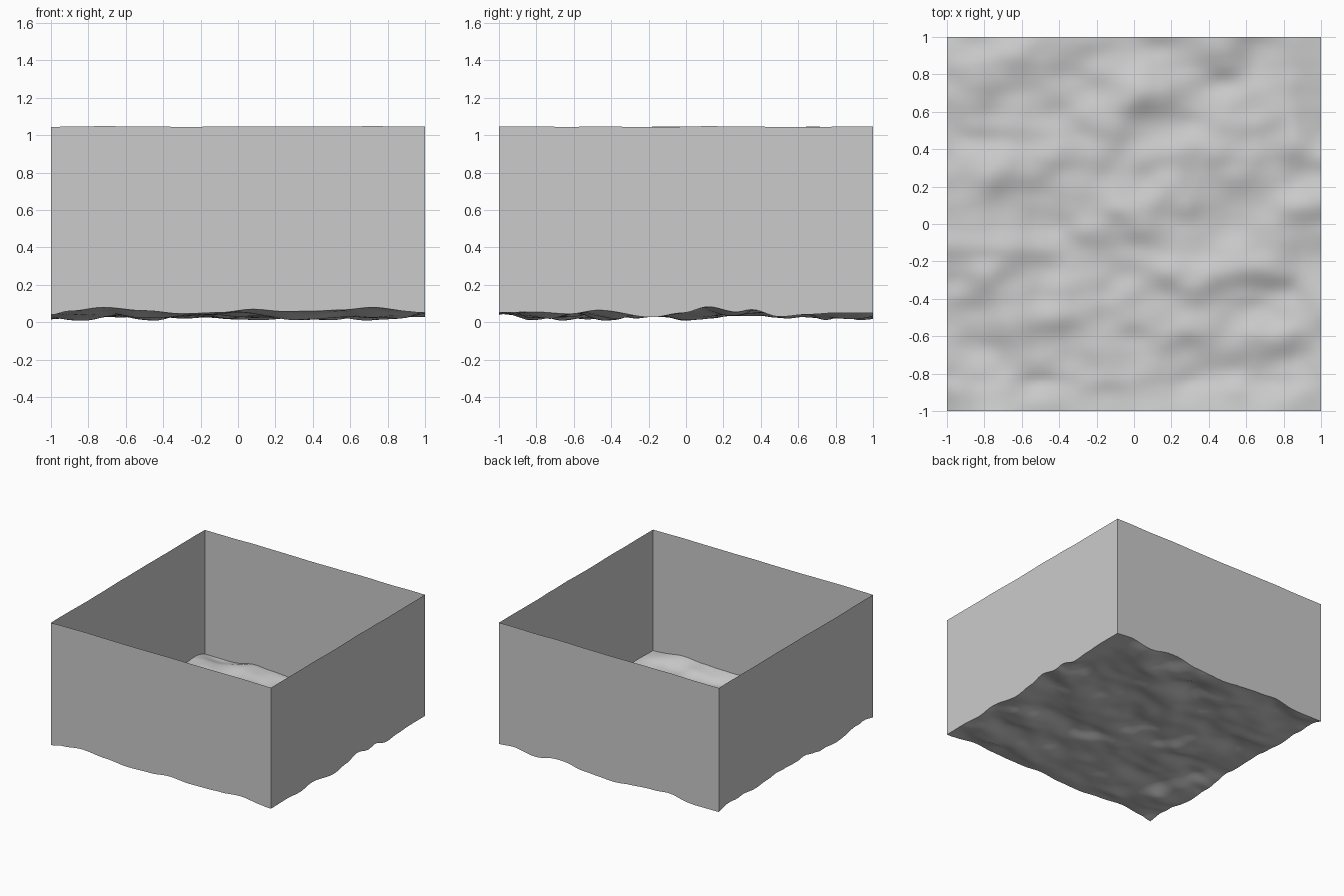
import bpy, bmesh, math
from mathutils import Vector, noise

if "Cube" in bpy.data.objects:
    bpy.data.objects.remove(bpy.data.objects["Cube"])

N = 80            # grid cells per side
MEAN = 0.045      # average floor height
RIM = 1.045       # wall top height

# Edge profiles read along the front (x) and right (y) walls
FRONT = [(-1, .04), (-.9, .06), (-.72, .08), (-.5, .062), (-.3, .046), (-.1, .052),
         (.08, .07), (.25, .058), (.4, .06), (.55, .066), (.72, .08), (.9, .062), (1, .052)]
RIGHT = [(-1, .052), (-.8, .055), (-.62, .045), (-.47, .065), (-.18, .027), (-.02, .05),
         (.12, .083), (.27, .055), (.35, .068), (.5, .03), (.65, .042), (.8, .05), (1, .05)]


def profile(pts, t):
    for (a, za), (b, zb) in zip(pts, pts[1:]):
        if t <= b + 1e-6:
            s = (1 - math.cos(math.pi * (t - a) / (b - a))) / 2
            return za + (zb - za) * s
    return pts[-1][1]


def ripple(x, y):
    n = noise.noise(Vector((x * 2.8 + 4.3, y * 4.6 + 1.7, 0.4)))
    n += 0.35 * noise.noise(Vector((x * 6 + 9.1, y * 8 + 3.2, 2.6)))
    return min(0.085, max(0.01, MEAN + 0.05 * n))


def height(x, y):
    wf = max(0, 1 - (y + 1) / 0.15)
    wr = max(0, 1 - (1 - x) / 0.15)
    z = ripple(x, y)
    z += (profile(FRONT, x) - z) * wf
    return z + (profile(RIGHT, y) - z) * wr


def make_object(name, bm):
    mesh = bpy.data.meshes.new(name)
    bm.to_mesh(mesh)
    bm.free()
    ob = bpy.data.objects.new(name, mesh)
    bpy.context.collection.objects.link(ob)
    bpy.ops.object.select_all(action='DESELECT')
    ob.select_set(True)
    bpy.context.view_layer.objects.active = ob
    bpy.ops.object.shade_smooth_by_angle(angle=math.radians(40))
    return ob


# Rippled floor sheet
bm = bmesh.new()
bmesh.ops.create_grid(bm, x_segments=N, y_segments=N, size=1)
for v in bm.verts:
    v.co.z = height(v.co.x, v.co.y)
make_object("rippled_floor", bm)

# Four thin walls, bottom following the floor and rim nearly level
bm = bmesh.new()
corners = [(-1, -1), (1, -1), (1, 1), (-1, 1)]
loop = []
for (ax, ay), (bx, by) in zip(corners, corners[1:] + corners[:1]):
    for i in range(N):
        x, y = ax + (bx - ax) * i / N, ay + (by - ay) * i / N
        z = height(x, y)
        loop.append((bm.verts.new((x, y, z)),
                     bm.verts.new((x, y, RIM + 0.1 * (z - MEAN)))))
for (a, at), (b, bt) in zip(loop, loop[1:] + loop[:1]):
    bm.faces.new((a, b, bt, at))
make_object("side_walls", bm)
